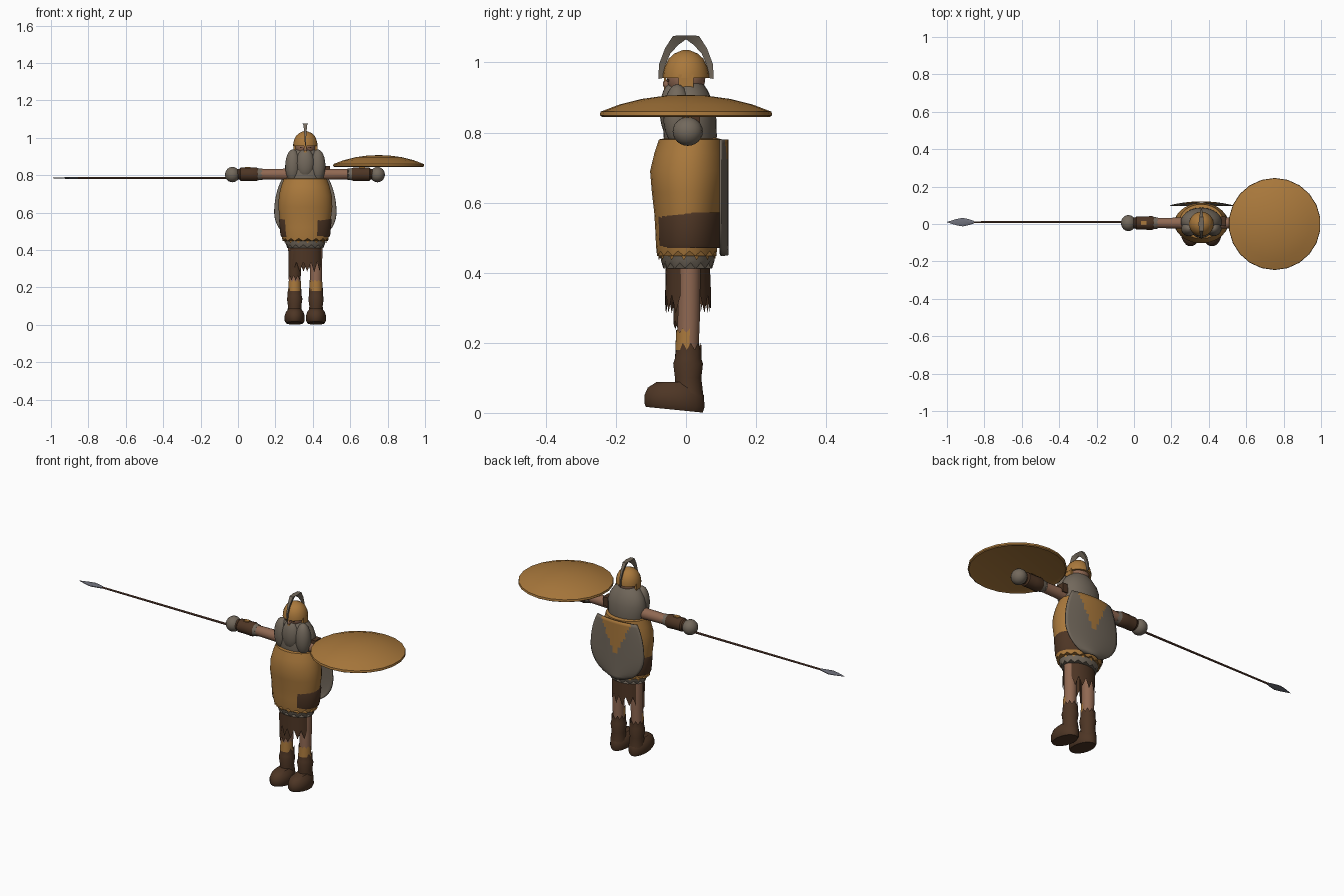
import bpy, bmesh
from math import sin, cos, pi, sqrt

if "Cube" in bpy.data.objects:
    bpy.data.objects.remove(bpy.data.objects["Cube"])

C = 0.36  # body centre line


def material(name, rgb):
    m = bpy.data.materials.new(name)
    m.use_nodes = True
    m.diffuse_color = (*rgb, 1)
    m.node_tree.nodes["Principled BSDF"].inputs["Base Color"].default_value = (*rgb, 1)
    return m


GOLD = material("gold", (0.40, 0.19, 0.045))
GREY = material("fur_grey", (0.17, 0.14, 0.107))
BROWN = material("dark_leather", (0.075, 0.036, 0.018))
SKIN = material("skin", (0.28, 0.14, 0.085))
STEEL = material("steel", (0.16, 0.165, 0.20))
WOOD = material("shaft_wood", (0.12, 0.055, 0.035))


def finish(name, bm, mats, rule=None, angle=40):
    """Turn a bmesh into an object; the rule gives each face a slot, or None to drop it."""
    bmesh.ops.recalc_face_normals(bm, faces=bm.faces)
    if rule:
        drop = []
        for f in bm.faces:
            slot = rule(f.calc_center_median())
            if slot is None:
                drop.append(f)
            else:
                f.material_index = slot
        bmesh.ops.delete(bm, geom=drop, context="FACES")
    me = bpy.data.meshes.new(name)
    bm.to_mesh(me)
    bm.free()
    for m in mats:
        me.materials.append(m)
    ob = bpy.data.objects.new(name, me)
    bpy.context.collection.objects.link(ob)
    bpy.ops.object.select_all(action="DESELECT")
    ob.select_set(True)
    bpy.context.view_layer.objects.active = ob
    bpy.ops.object.shade_smooth_by_angle(angle=angle * pi / 180)
    return ob


def loft(name, rings, mats, sides=20, axis="z", jag={}, tilt={}, caps=True, rule=None):
    """Rings are (position, centre u, centre v, radius u, radius v) along the axis."""
    bm = bmesh.new()
    loops = []
    for i, (w, cu, cv, ru, rv) in enumerate(rings):
        loop = []
        for k in range(sides):
            a = 2 * pi * (k + 0.5) / sides
            u, v = cu + ru * cos(a), cv + rv * sin(a)
            h = w + jag.get(i, 0) * (-1) ** k + tilt.get(i, 0) * (v - cv)
            loop.append(bm.verts.new((u, v, h) if axis == "z" else (h, u, v)))
        loops.append(loop)
    for a, b in zip(loops, loops[1:]):
        for k in range(sides):
            n = (k + 1) % sides
            bm.faces.new((a[k], a[n], b[n], b[k]))
    if caps:
        bm.faces.new(loops[0])
        bm.faces.new(loops[-1])
    return finish(name, bm, mats, rule)


def ball(name, centre, radii, mat):
    bm = bmesh.new()
    bmesh.ops.create_uvsphere(bm, u_segments=18, v_segments=12, radius=1)
    for v in bm.verts:
        v.co = [c + r * p for c, r, p in zip(centre, radii, v.co)]
    return finish(name, bm, [mat])


def box(name, centre, size, mat):
    bm = bmesh.new()
    bmesh.ops.create_cube(bm, size=1)
    for v in bm.verts:
        v.co = [c + s * p for c, s, p in zip(centre, size, v.co)]
    return finish(name, bm, [mat])


# Legs and boots
for side, x in (("right", 0.303), ("left", 0.417)):
    loft(side + "_leg", [(0.15, x, 0.005, 0.03, 0.03), (0.27, x, 0.008, 0.032, 0.032),
                         (0.45, x, 0.01, 0.036, 0.032)], [SKIN])
    loft(side + "_foot", [(0.009, x, -0.033, 0.046, 0.082), (0.022, x, -0.033, 0.054, 0.087),
                          (0.05, x, -0.034, 0.054, 0.086), (0.072, x, -0.035, 0.046, 0.075),
                          (0.088, x, -0.03, 0.03, 0.055)], [BROWN], tilt={0: -0.1, 1: -0.06})
    loft(side + "_boot_shaft", [(0.05, x, 0.008, 0.042, 0.042), (0.1, x, 0.006, 0.036, 0.038),
                                (0.14, x, 0.006, 0.042, 0.043), (0.155, x, 0.006, 0.038, 0.038),
                                (0.19, x, 0.008, 0.037, 0.037)], [BROWN], jag={4: 0.01}, caps=False)
    loft(side + "_knee_guard", [(0.18, x, 0.004, 0.035, 0.035), (0.235, x, 0.006, 0.034, 0.034)],
         [GOLD], jag={1: 0.006}, caps=False, rule=lambda c: 0 if c.y < 0.005 else None)

loft("thigh_wrap", [(0.25, 0.303, 0.005, 0.037, 0.04), (0.4, 0.303, 0.005, 0.038, 0.045)], [BROWN],
     jag={0: 0.012}, caps=False, rule=lambda c: 0 if c.y < -0.01 else None)

# Ragged loincloth, front and back flaps
loft("loincloth", [(0.31, C, 0.006, 0.09, 0.066), (0.46, C, 0.005, 0.088, 0.062)], [BROWN],
     sides=28, jag={0: 0.025}, caps=False, rule=lambda c: 0 if abs(c.y - 0.008) > 0.03 else None)

# Tunic with a leather belt that leaves the front bare
loft("tunic", [(0.455, C, 0.002, 0.122, 0.085), (0.475, C, 0.002, 0.127, 0.088),
               (0.52, C, 0.003, 0.133, 0.091), (0.57, C, 0.004, 0.138, 0.095),
               (0.63, C, 0.005, 0.145, 0.103), (0.69, C, 0.005, 0.142, 0.108),
               (0.74, C, 0.009, 0.13, 0.1), (0.78, C, 0.014, 0.116, 0.092),
               (0.785, C, 0.014, 0.09, 0.07)], [GOLD, BROWN], sides=32, jag={0: 0.007})
loft("belt", [(0.47, C, 0.006, 0.129, 0.09), (0.482, C, 0.006, 0.134, 0.093),
              (0.56, C, 0.008, 0.141, 0.098), (0.572, C, 0.008, 0.137, 0.096)], [BROWN], sides=32,
     caps=False, rule=lambda c: 0 if c.y > (-0.075 if c.x > C else -0.05) else None)
loft("tunic_trim", [(0.42, C, 0.005, 0.098, 0.07), (0.435, C, 0.005, 0.106, 0.077),
                    (0.475, C, 0.004, 0.112, 0.082)], [GREY], sides=28, jag={0: 0.008})
loft("gold_points", [(0.45, C, 0.003, 0.113, 0.083), (0.48, C, 0.002, 0.118, 0.085)], [GOLD],
     sides=28, jag={0: 0.014}, caps=False)

# Cape: a rounded sheet on the back with a gold wedge down the middle
bm = bmesh.new()
N, M = 18, 20
grid = []
for j in range(N + 1):
    z = 0.45 + 0.33 * j / N
    t = (z - 0.6) / (0.155 if z < 0.6 else 0.27)
    half = 0.166 * sqrt(max(0.03, 1 - t * t))
    row = []
    for i in range(M + 1):
        s = 2 * i / M - 1
        row.append(bm.verts.new((C + s * half, 0.118 - 0.02 * s * s, z)))
    grid.append(row)
for a, b in zip(grid, grid[1:]):
    for i in range(M):
        bm.faces.new((a[i], a[i + 1], b[i + 1], b[i]))
cape = finish("cape", bm, [GREY, GOLD], lambda c: int(abs(c.x - C) < 0.085 * (c.z - 0.59) / 0.16))
solid = cape.modifiers.new("thickness", "SOLIDIFY")
solid.thickness = 0.006
solid.offset = 0

# Fur mantle, side lobes and beard
loft("fur_mantle", [(0.74, C, 0.012, 0.095, 0.07), (0.79, C, 0.012, 0.108, 0.076),
                    (0.85, C, 0.012, 0.11, 0.074), (0.89, C, 0.01, 0.098, 0.066),
                    (0.92, C, 0.006, 0.078, 0.056), (0.94, C, 0.004, 0.055, 0.045)], [GREY], sides=22)
for side, s in (("right", -1), ("left", 1)):
    ball(side + "_fur_lobe", (C + s * 0.066, -0.025, 0.85), (0.042, 0.04, 0.088), GREY)
ball("beard", (C, -0.04, 0.862), (0.05, 0.035, 0.08), GREY)

# Head, helmet and its guards
ball("head", (C, 0, 0.955), (0.056, 0.055, 0.06), SKIN)
loft("helmet", [(0.955, C, 0, 0.066, 0.066), (0.97, C, 0, 0.065, 0.065), (0.99, C, 0, 0.06, 0.06),
                (1.01, C, 0, 0.05, 0.05), (1.025, C, 0, 0.034, 0.034),
                (1.035, C, 0, 0.01, 0.01)], [GOLD], sides=22)
for side, s in (("right", -1), ("left", 1)):
    box(side + "_cheek_guard", (C + s * 0.058, 0, 0.945), (0.012, 0.042, 0.04), GOLD)
box("nose_guard", (C, -0.06, 0.94), (0.012, 0.006, 0.04), GOLD)
ball("nose", (C, -0.054, 0.938), (0.01, 0.012, 0.014), SKIN)
for s in (-1, 1):
    box("eye", (C + s * 0.022, -0.052, 0.948), (0.014, 0.006, 0.006), BROWN)

# Crest: V-section arch, widest at its top; (outer y, outer z, inner y, inner z, half width)
half_arch = [(0.079, 0.953, 0.062, 0.956, 0.002), (0.077, 0.995, 0.06, 0.99, 0.004),
             (0.06, 1.04, 0.045, 1.025, 0.007), (0.037, 1.076, 0.022, 1.05, 0.011)]
arch = [(-a, b, -c, d, w) for a, b, c, d, w in half_arch]
arch += [(0, 1.077, 0, 1.066, 0.015)] + half_arch[::-1]
bm = bmesh.new()
sections = [[bm.verts.new(p) for p in ((C - w, oy, oz), (C + w, oy, oz), (C, iy, iz))]
            for oy, oz, iy, iz, w in arch]
for a, b in zip(sections, sections[1:]):
    for k in range(3):
        n = (k + 1) % 3
        bm.faces.new((a[k], a[n], b[n], b[k]))
bm.faces.new(sections[0])
bm.faces.new(sections[-1])
finish("helmet_crest", bm, [GREY], angle=25)

# Arms, bracers and fists, mirrored about the shoulder line
for side, s in (("right", -1), ("left", 1)):
    def along(stations, z=0.805):
        return [(0.358 + s * d, 0.005, z, r, r) for d, r in stations]
    loft(side + "_arm", along([(0.05, 0.032), (0.15, 0.029), (0.35, 0.025)]), [SKIN], 16, "x")
    loft(side + "_bracer", along([(0.25, 0.032), (0.262, 0.038), (0.3, 0.036),
                                  (0.345, 0.036), (0.352, 0.029), (0.365, 0.029)]),
         [BROWN], 16, "x")
    loft(side + "_bracer_cuff", along([(0.232, 0.03), (0.258, 0.034)]), [GREY], 16, "x",
         jag={0: 0.005})
    box(side + "_bracer_stud", (0.358 + s * 0.305, 0.005, 0.841), (0.03, 0.022, 0.006), GOLD)
    ball(side + "_fist", (0.358 + s * 0.388, 0.005, 0.803), (0.04, 0.043, 0.041), GREY)
box("shoulder_strap", (0.475, 0.015, 0.825), (0.035, 0.05, 0.05), BROWN)

# Round shield lying flat over the left fist
loft("shield", [(0.85, 0.752, 0, 0.225, 0.225), (0.845, 0.752, 0, 0.24, 0.24),
                (0.849, 0.752, 0, 0.246, 0.246), (0.86, 0.752, 0, 0.244, 0.244),
                (0.864, 0.752, 0, 0.232, 0.232), (0.88, 0.752, 0, 0.19, 0.19),
                (0.896, 0.752, 0, 0.125, 0.125), (0.905, 0.752, 0, 0.06, 0.06),
                (0.907, 0.752, 0, 0.01, 0.01)], [GOLD], sides=22)

# Spear
loft("spear_shaft", [(-0.9, 0.01, 0.785, 0.005, 0.005), (0.02, 0.01, 0.785, 0.006, 0.006)],
     [WOOD], 8, "x")
loft("spear_head", [(-1, 0.01, 0.785, 0.001, 0.001), (-0.95, 0.01, 0.785, 0.018, 0.003),
                    (-0.915, 0.01, 0.785, 0.025, 0.005), (-0.88, 0.01, 0.785, 0.016, 0.006),
                    (-0.855, 0.01, 0.785, 0.007, 0.006)], [STEEL], 8, "x")
